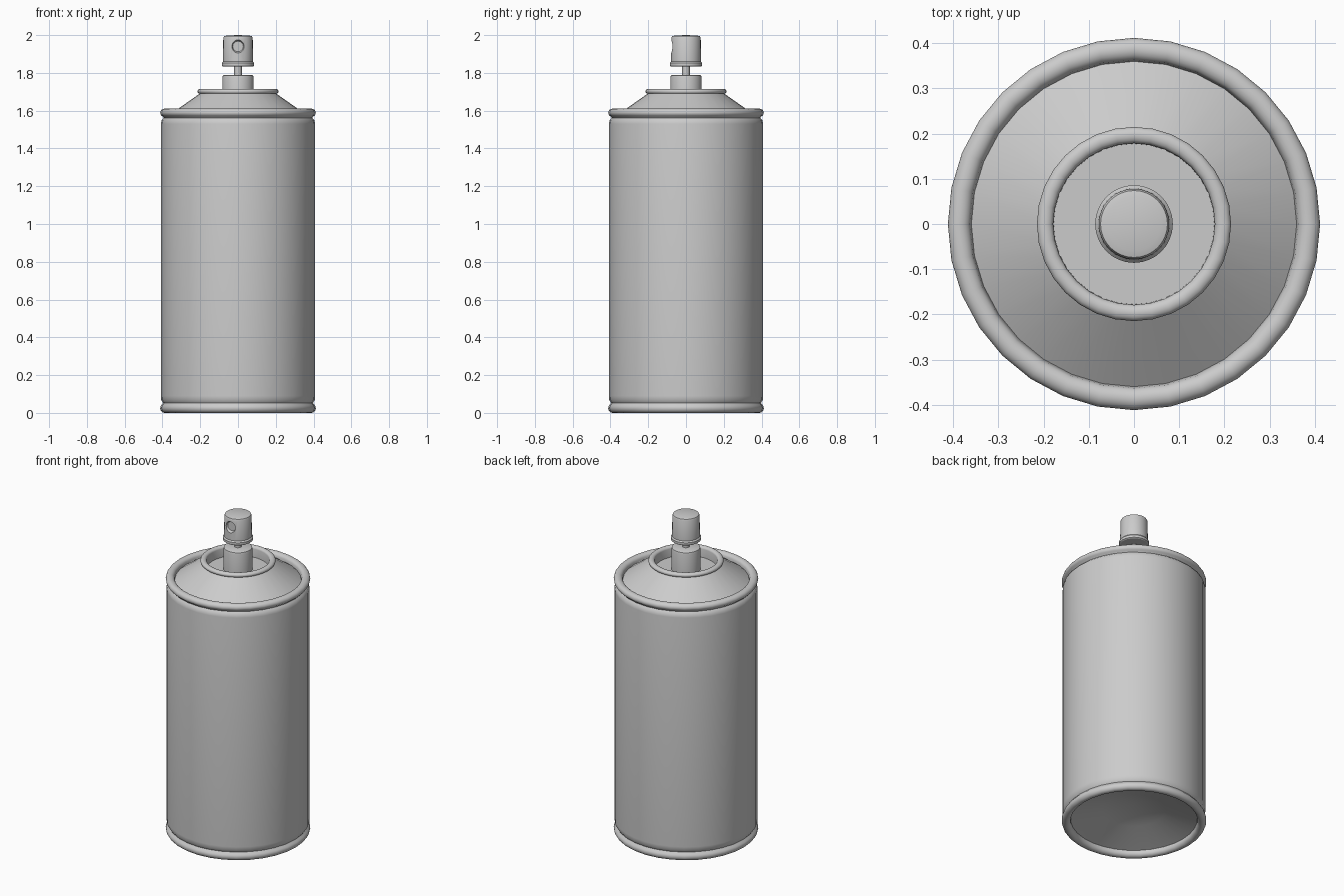
import bpy, bmesh
from math import sin, cos, pi, radians

if "Cube" in bpy.data.objects:
    bpy.data.objects.remove(bpy.data.objects["Cube"])

SEG = 32


def arc(cr, cz, rr, rz, a0, a1, n):
    """Points of an elliptical arc in the (radius, height) plane, angles in degrees."""
    return [(cr + rr * cos(radians(a0 + (a1 - a0) * i / n)),
             cz + rz * sin(radians(a0 + (a1 - a0) * i / n))) for i in range(n + 1)]


def smooth(ob, angle=40):
    bpy.ops.object.select_all(action='DESELECT')
    ob.select_set(True)
    bpy.context.view_layer.objects.active = ob
    bpy.ops.object.shade_smooth_by_angle(angle=radians(angle))


def lathe(name, profile, seg=SEG):
    """Revolve a profile around z; a radius of 0 becomes a pole."""
    bm = bmesh.new()
    rings = []
    for r, z in profile:
        count = 1 if r == 0 else seg
        rings.append([bm.verts.new((r * cos(2 * pi * i / seg), r * sin(2 * pi * i / seg), z))
                      for i in range(count)])
    for a, b in zip(rings, rings[1:]):
        for i in range(seg):
            j = (i + 1) % seg
            quad = [a[i % len(a)], a[j % len(a)], b[j % len(b)], b[i % len(b)]]
            bm.faces.new(list(dict.fromkeys(quad)))
    bmesh.ops.recalc_face_normals(bm, faces=bm.faces)
    me = bpy.data.meshes.new(name)
    bm.to_mesh(me)
    bm.free()
    ob = bpy.data.objects.new(name, me)
    bpy.context.collection.objects.link(ob)
    smooth(ob)
    return ob


# Can: concave base, rolled bottom seam, wall, rolled top seam, shoulder, valve cup
can = [(0, 0.13), (0.18, 0.09), (0.362, 0.035)]
can += arc(0.387, 0.025, 0.025, 0.025, 180, 410, 12)
can += [(0.397, 0.053), (0.407, 0.068), (0.408, 0.09), (0.408, 1.53), (0.405, 1.55), (0.393, 1.562)]
can += arc(0.387, 1.589, 0.025, 0.022, -60, 180, 12)
can += [(0.36, 1.58), (0.2, 1.692)]
can += arc(0.197, 1.702, 0.018, 0.014, -45, 180, 9)
can += [(0.178, 1.65), (0.0, 1.65)]
lathe("can_body", can)

# Valve collar and thin stem
lathe("valve_collar", [(0, 1.645), (0.083, 1.645), (0.083, 1.775), (0.08, 1.786),
                       (0.072, 1.79), (0, 1.79)])
lathe("valve_stem", [(0, 1.78), (0.02, 1.78), (0.02, 1.845), (0, 1.845)], 16)

# Push-button nozzle with flared foot
button = lathe("spray_button", [(0, 1.833), (0.08, 1.833), (0.086, 1.837), (0.086, 1.852),
                                (0.079, 1.86), (0.078, 1.985), (0.074, 1.994),
                                (0.06, 1.998), (0, 2.0)])

# Round spray recess cut into the front
bpy.ops.mesh.primitive_cone_add(vertices=24, radius1=0.028, radius2=0.045, depth=0.04,
                                location=(0, -0.082, 1.94), rotation=(pi / 2, 0, 0))
cutter = bpy.context.object
cutter.name = "recess_cutter"
mod = button.modifiers.new("recess", 'BOOLEAN')
mod.object = cutter
mod.operation = 'DIFFERENCE'
mod.solver = 'EXACT'
bpy.context.view_layer.objects.active = button
bpy.ops.object.modifier_apply(modifier=mod.name)
bpy.data.objects.remove(cutter, do_unlink=True)
smooth(button, 30)
